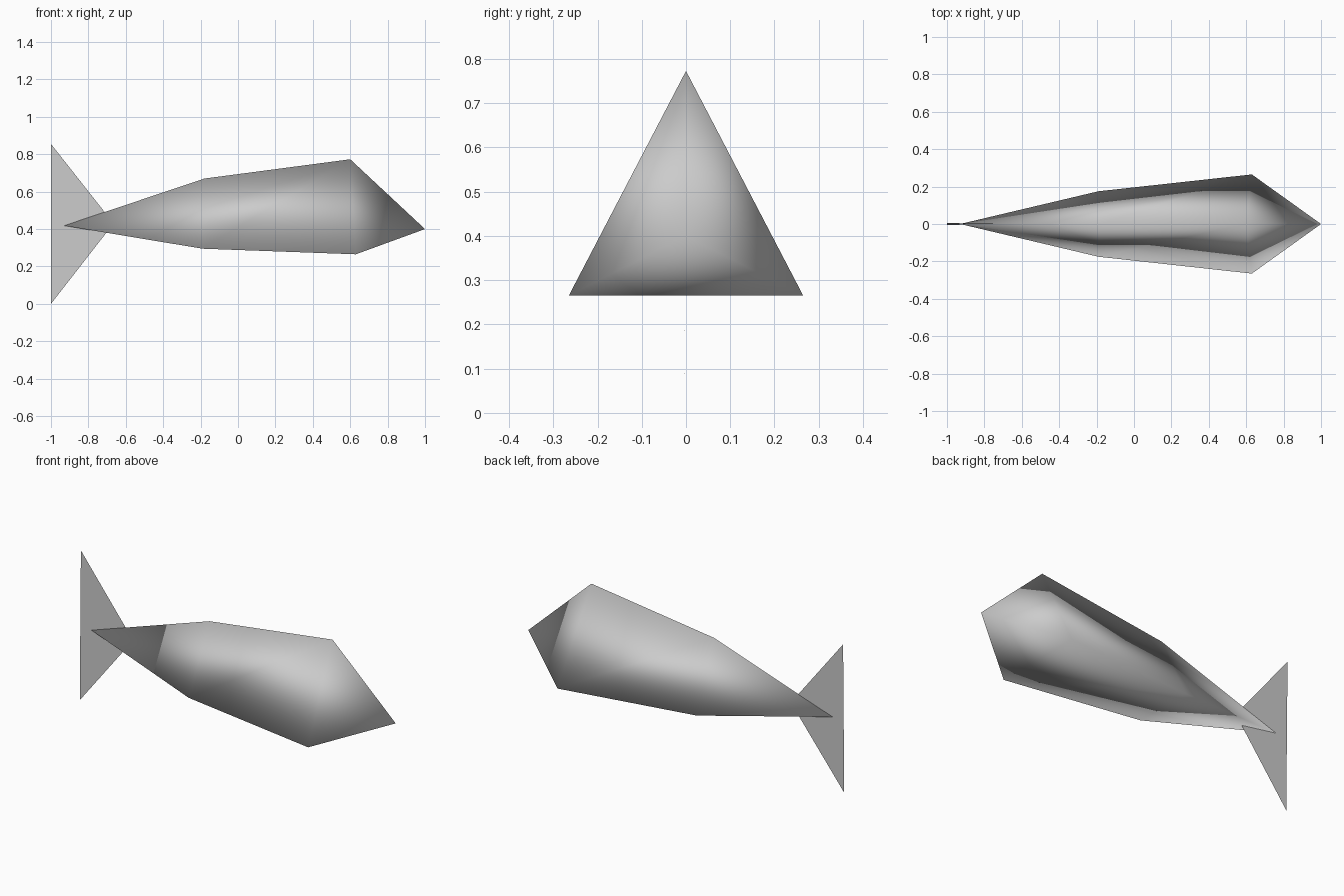
import bpy, bmesh

if "Cube" in bpy.data.objects:
    bpy.data.objects.remove(bpy.data.objects["Cube"])

grey = bpy.data.materials.new("light grey")
grey.diffuse_color = (0.6, 0.6, 0.6, 1)
grey.use_nodes = True
grey.node_tree.nodes["Principled BSDF"].inputs["Base Color"].default_value = grey.diffuse_color


def finish(name, bm, smooth):
    mesh = bpy.data.meshes.new(name)
    for f in bm.faces:
        f.smooth = smooth
    bm.to_mesh(mesh)
    bm.free()
    mesh.materials.append(grey)
    obj = bpy.data.objects.new(name, mesh)
    bpy.context.collection.objects.link(obj)
    return obj


# Body: two triangular sections lofted between a nose point and a tail point
# each section: top x, top z, base x, base half width, base z
sections = [(0.60, 0.773, 0.63, 0.265, 0.265),
            (-0.18, 0.67, -0.19, 0.175, 0.295)]
bm = bmesh.new()
nose = bm.verts.new((1, 0, 0.40))
tail = bm.verts.new((-0.93, 0, 0.418))
rings = [[bm.verts.new(p) for p in ((tx, 0, tz), (bx, -w, bz), (bx, w, bz))]
         for tx, tz, bx, w, bz in sections]
for i in range(3):
    j = (i + 1) % 3
    bm.faces.new((nose, rings[0][i], rings[0][j]))
    bm.faces.new((rings[0][i], rings[1][i], rings[1][j], rings[0][j]))
    bm.faces.new((rings[1][i], tail, rings[1][j]))
bmesh.ops.recalc_face_normals(bm, faces=bm.faces)
finish("body", bm, True)

# Tail fin: one flat upright triangle, facing the back
bm = bmesh.new()
fin = [bm.verts.new(p) for p in
       ((-1, 0.005, 0.855), (-0.665, 0, 0.43), (-1, -0.005, 0))]
face = bm.faces.new(fin)
face.normal_update()
if face.normal.y < 0:
    face.normal_flip()
finish("tail_fin", bm, False)
